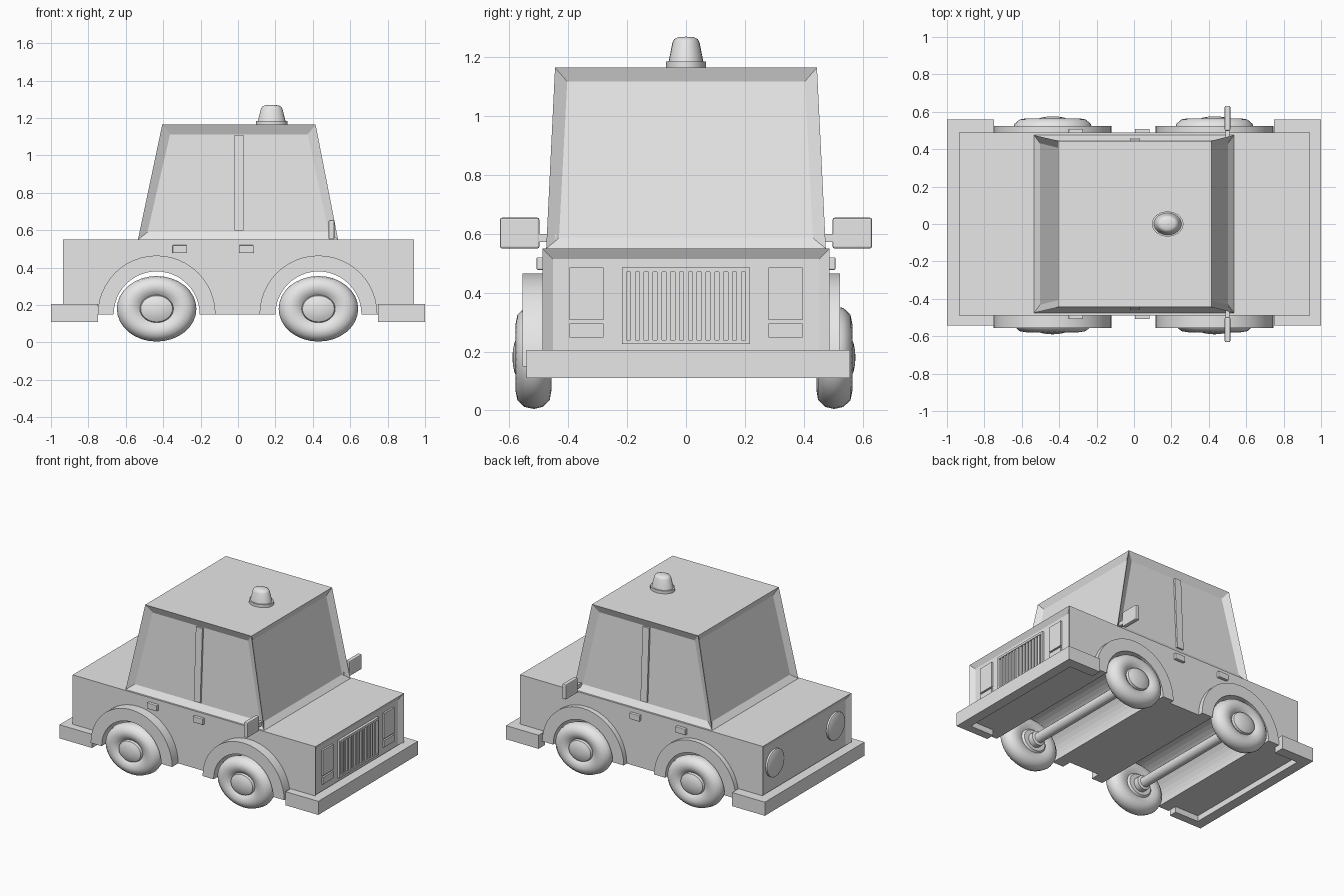
import bpy, bmesh
from math import pi, cos, sin, radians
from mathutils import Matrix, Vector

if "Cube" in bpy.data.objects:
    bpy.data.objects.remove(bpy.data.objects["Cube"])

GREY = (0.8, 0.8, 0.8, 1)
paint = bpy.data.materials.new("plain_grey")
paint.use_nodes = True
paint.diffuse_color = GREY
paint.node_tree.nodes["Principled BSDF"].inputs["Base Color"].default_value = GREY


def finish(name, bm, smooth=False):
    bmesh.ops.recalc_face_normals(bm, faces=bm.faces[:])
    mesh = bpy.data.meshes.new(name)
    bm.to_mesh(mesh)
    bm.free()
    mesh.materials.append(paint)
    if smooth:
        mesh.shade_smooth()
        mesh.set_sharp_from_angle(angle=radians(40))
    obj = bpy.data.objects.new(name, mesh)
    bpy.context.collection.objects.link(obj)
    return obj


def box(name, x, y, z, bevel=0):
    """Box from its (low, high) ranges."""
    bm = bmesh.new()
    bmesh.ops.create_cube(bm, size=1)
    for v in bm.verts:
        v.co = Vector([(a + b) / 2 + c * (b - a) for (a, b), c in zip((x, y, z), v.co)])
    if bevel:
        bmesh.ops.bevel(bm, geom=bm.edges[:], offset=bevel, segments=2,
                        profile=0.5, affect='EDGES')
    return finish(name, bm)


def prism(points, offset):
    """Extruded outline of 3D points."""
    bm = bmesh.new()
    face = bm.faces.new([bm.verts.new(p) for p in points])
    new = bmesh.ops.extrude_face_region(bm, geom=[face])["geom"]
    bmesh.ops.translate(bm, verts=[g for g in new if isinstance(g, bmesh.types.BMVert)],
                        vec=offset)
    bmesh.ops.recalc_face_normals(bm, faces=bm.faces[:])
    return bm


def lathe(name, profile, place, steps=32):
    """Turned solid from (radius, height) points."""
    bm = bmesh.new()
    verts = [bm.verts.new((r, 0, h)) for r, h in profile]
    edges = [bm.edges.new(pair) for pair in zip(verts, verts[1:])]
    bmesh.ops.spin(bm, geom=verts + edges, cent=(0, 0, 0), axis=(0, 0, 1),
                   angle=2 * pi, steps=steps)
    bmesh.ops.remove_doubles(bm, verts=bm.verts[:], dist=0.0005)
    bm.transform(place)
    return finish(name, bm, smooth=True)


def arc(cx, cz, r, start, end, n=24):
    return [(cx + r * cos(start + (end - start) * i / n),
             cz + r * sin(start + (end - start) * i / n)) for i in range(n + 1)]


AXLES = {"rear": -0.435, "front": 0.43}
FLOOR, DECK = 0.15, 0.55

# Body: side outline with wheel tunnels, ends recessed
outline = [(-0.935, DECK), (-0.935, FLOOR)]
for cx in AXLES.values():
    outline += arc(cx, FLOOR, 0.23, pi, 0)
outline += [(0.94, FLOOR), (0.94, DECK)]
bm = prism([(x, -0.488, z) for x, z in outline], (0, 0.976, 0))
ends = [f for f in bm.faces if abs(f.normal.x) > 0.99 and abs(f.calc_center_median().x) > 0.9]
bmesh.ops.inset_individual(bm, faces=ends, thickness=0.05)
for f in ends:
    bmesh.ops.translate(bm, verts=f.verts[:], vec=f.normal * -0.02)
finish("body", bm)

# Cabin: tapered block with recessed windows
bm = bmesh.new()
bmesh.ops.create_cube(bm, size=2)
for v in bm.verts:
    if v.co.z > 0:
        v.co = ((0.415 if v.co.x > 0 else -0.405), v.co.y * 0.445, 1.165)
    else:
        v.co = (v.co.x * 0.535, v.co.y * 0.475, DECK)
bm.normal_update()
for f in [f for f in bm.faces if abs(f.normal.z) < 0.9]:
    frame = 0.066 if abs(f.normal.y) > 0.9 else 0.06
    bmesh.ops.inset_individual(bm, faces=[f], thickness=frame)
    bmesh.ops.translate(bm, verts=f.verts[:], vec=f.normal * -0.025)
finish("cabin", bm)

# Bumpers: U-shaped bars wrapping both ends
for end, s in (("rear", -1), ("front", 1)):
    u = [(1, -0.542), (1, 0.558), (0.748, 0.558), (0.748, 0.485), (0.93, 0.485),
         (0.93, -0.485), (0.748, -0.485), (0.748, -0.542)]
    finish(end + "_bumper", prism([(s * x, y, 0.11) for x, y in u], (0, 0, 0.095)))

# Wheels, arches and axles
TYRE = [(0, 0), (0.07, 0), (0.08, 0.012), (0.11, 0), (0.145, 0.006), (0.168, 0.03),
        (0.175, 0.06), (0.168, 0.092), (0.145, 0.116), (0.115, 0.122), (0.088, 0.112),
        (0.074, 0.1), (0.07, 0.116), (0.05, 0.126), (0.025, 0.131), (0, 0.133)]
for end, cx in AXLES.items():
    for side, s, hub, lip in (("left", 1, 0.443, 0.523), ("right", -1, 0.457, 0.555)):
        place = (Matrix.Translation((cx, s * hub, 0.18)) @ Matrix.Diagonal((1.215, 1, 1, 1))
                 @ Matrix.Rotation(-s * pi / 2, 4, 'X'))
        lathe(f"{end}_{side}_wheel", TYRE, place)
        ring = arc(cx, FLOOR, 0.315, 0, pi) + arc(cx, FLOOR, 0.23, pi, 0)
        bm = prism([(x, s * 0.47, z) for x, z in ring], (0, s * (lip - 0.47), 0))
        finish(f"{end}_{side}_arch", bm, smooth=True)
    place = Matrix.Translation((cx, -0.46, 0.18)) @ Matrix.Rotation(-pi / 2, 4, 'X')
    lathe(end + "_axle", [(0, 0), (0.05, 0), (0.05, 0.04), (0.034, 0.045), (0.034, 0.87),
                          (0.05, 0.875), (0.05, 0.92), (0, 0.92)], place, 20)

# Side fittings: handles, door pillars and mirrors
for side, s in (("left", 1), ("right", -1)):
    def across(a, b):
        return tuple(sorted((s * a, s * b)))
    for door, x in (("rear", -0.35), ("front", 0.005)):
        box(f"{side}_{door}_handle", (x, x + 0.078), across(0.47, 0.508), (0.478, 0.52), 0.004)
    strip = [(x, s * y, z) for x, y, z in ((-0.02, 0.46, 0.6), (0.03, 0.46, 0.6),
                                           (0.03, 0.436, 1.11), (-0.02, 0.436, 1.11))]
    finish(side + "_door_pillar", prism(strip, (0, -s * 0.02, 0)))
    box(side + "_mirror", (0.485, 0.515), across(0.498, 0.632), (0.55, 0.655), 0.007)
    box(side + "_mirror_stem", (0.49, 0.51), across(0.44, 0.505), (0.573, 0.6))

    # Front and rear lights
    box(side + "_headlight", (0.91, 0.932), across(0.28, 0.395), (0.308, 0.485))
    box(side + "_indicator", (0.91, 0.932), across(0.28, 0.395), (0.248, 0.296))
    place = Matrix.Translation((-0.91, s * 0.335, 0.375)) @ Matrix.Rotation(-pi / 2, 4, 'Y')
    lathe(side + "_tail_light", [(0, 0), (0.095, 0), (0.095, 0.018), (0.085, 0.024),
                                 (0, 0.024)], place)

# Grille: frame and upright slats
for name, z in (("bottom", 0.225), ("top", 0.47)):
    box(f"grille_{name}_bar", (0.91, 0.938), (-0.218, 0.218), (z, z + 0.015))
for name, y in (("left", 0.203), ("right", -0.218)):
    box(f"grille_{name}_bar", (0.91, 0.938), (y, y + 0.015), (0.24, 0.47))
for i in range(13):
    y = (i - 6) * 0.03
    box(f"grille_slat_{i + 1}", (0.91, 0.934), (y - 0.008, y + 0.008), (0.24, 0.47))

# Roof light: stepped base and rounded dome
place = Matrix.Translation((0.18, 0, 1.16)) @ Matrix.Diagonal((1.25, 1, 1, 1))
lathe("roof_light_base", [(0, 0), (0.068, 0), (0.068, 0.025), (0, 0.025)], place, 16)
lathe("roof_light_dome", [(0, 0.02), (0.06, 0.02), (0.046, 0.09), (0.04, 0.102),
                          (0.028, 0.108), (0, 0.11)], place, 24)
